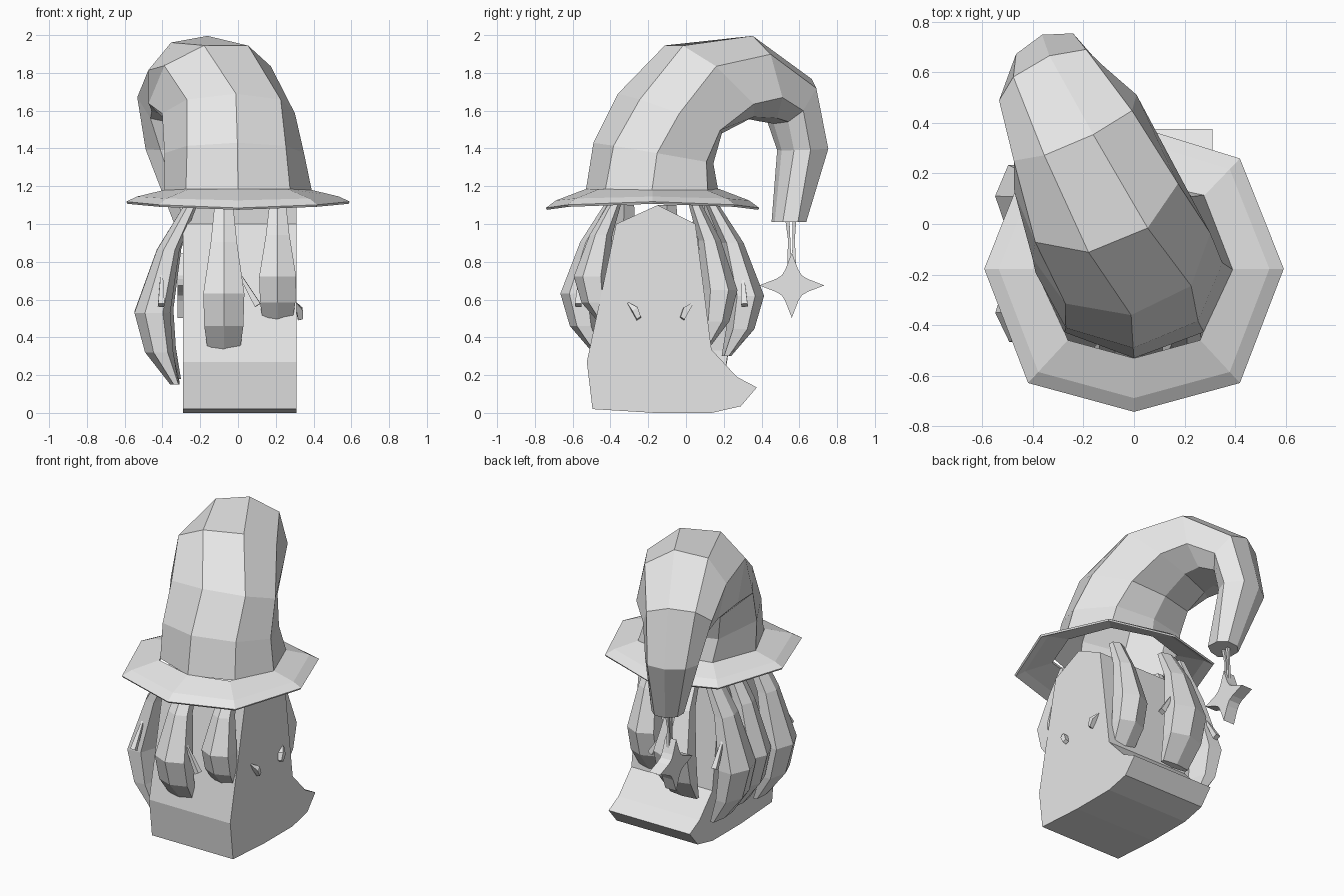
import bpy, bmesh, math
from mathutils import Vector, Matrix

cube = bpy.data.objects.get("Cube")
if cube:
    bpy.data.objects.remove(cube, do_unlink=True)

mat = bpy.data.materials.new("light_grey")
mat.use_nodes = True
mat.diffuse_color = (0.8, 0.8, 0.8, 1)
mat.node_tree.nodes["Principled BSDF"].inputs["Base Color"].default_value = (0.8, 0.8, 0.8, 1)


def loft(name, rings, caps=True, wrap=False):
    """Skin a list of closed rings that have equal point counts."""
    bm = bmesh.new()
    loops = [[bm.verts.new(p) for p in ring] for ring in rings]
    pairs = list(zip(loops, loops[1:]))
    if wrap:
        pairs.append((loops[-1], loops[0]))
    for a, b in pairs:
        n = len(a)
        for i in range(n):
            j = (i + 1) % n
            bm.faces.new((a[i], a[j], b[j], b[i]))
    if caps and not wrap:
        bm.faces.new(loops[0])
        bm.faces.new(loops[-1])
    bmesh.ops.recalc_face_normals(bm, faces=bm.faces)
    mesh = bpy.data.meshes.new(name)
    bm.to_mesh(mesh)
    bm.free()
    mesh.materials.append(mat)
    obj = bpy.data.objects.new(name, mesh)
    bpy.context.collection.objects.link(obj)
    return obj


def oval(center, u, v, sides, phase=0, front=1.0, back=1.0):
    """Ring with half axes u and v; front and back below 1 make that half boxier."""
    ring = []
    for i in range(sides):
        a = 2 * math.pi * i / sides + math.radians(phase)
        c = round(math.cos(a), 6)
        c = math.copysign(abs(c) ** (front if c > 0 else back), c)
        ring.append(Vector(center) + Vector(u) * c + Vector(v) * math.sin(a))
    return ring


def rod(name, points, radii, sides=4):
    """Tapered rod through points."""
    axis = (Vector(points[-1]) - Vector(points[0])).normalized()
    u = axis.orthogonal().normalized()
    v = axis.cross(u)
    return loft(name, [oval(p, u * r, v * r, sides) for p, r in zip(points, radii)])


# Head: a side profile pulled across x
profile = [(-0.495, 0.02), (-0.525, 0.27), (-0.37, 1.0), (-0.15, 1.1), (0.05, 1.0),
           (0.135, 0.335), (0.27, 0.19), (0.375, 0.135), (0.29, 0.035), (0.135, 0), (-0.165, 0)]
loft("head", [[(x, y, z) for y, z in profile] for x in (-0.29, 0.31)])

# Hat cone: outer y, z, inner y, z, centre x, half width, turn and twist in degrees
hat = [(-0.53, 1.18, 0.17, 1.18, 0, 0.39, 0, 0),
       (-0.49, 1.43, 0.145, 1.32, -0.02, 0.37, 3, 0),
       (-0.36, 1.69, 0.19, 1.48, -0.05, 0.355, 8, 0),
       (-0.08, 1.96, 0.32, 1.56, -0.14, 0.33, 22, -22),
       (0.33, 2.0, 0.42, 1.54, -0.23, 0.28, 25, -34),
       (0.65, 1.77, 0.48, 1.53, -0.33, 0.22, 25, -35),
       (0.74, 1.4, 0.515, 1.39, -0.33, 0.17, 25, -38),
       (0.63, 1.01, 0.47, 1.01, -0.25, 0.1, 25, -45)]
rings = []
for oy, oz, iy, iz, cx, half, turn, twist in hat:
    t = math.radians(turn)
    half_y = (oy - iy) / 2
    depth = (-half_y * math.tan(t), half_y, (oz - iz) / 2)
    side = (half * math.cos(t), half * math.sin(t), 0)
    center = (cx, (oy + iy) / 2, (oz + iz) / 2)
    rings.append(oval(center, depth, side, 8, twist, back=0.5))
hat_obj = loft("hat", rings, caps=False)
bm = bmesh.new()
bm.from_mesh(hat_obj.data)
tip = [v for v in bm.verts if v.co.z < 1.02]
bmesh.ops.contextual_create(bm, geom=tip)
bm.to_mesh(hat_obj.data)
bm.free()

# Brim: thin drooping octagon ring, arched up at the sides
brim = [(0.37, 1.185), (0.535, 1.125), (0.592, 1.085), (0.585, 1.075), (0.53, 1.113), (0.37, 1.17)]
rings = []
for r, z in brim:
    ring = oval((0, -0.177, z), (0, -r * 0.955, 0), (r, 0, 0), 8, front=0.65, back=0.75)
    for p in ring:
        p.z += 0.033 * max(0, r - 0.37) / 0.22 * (p.x / 0.59) ** 2
    rings.append(ring)
loft("hat_brim", rings, wrap=True)

# Cord and star hanging from the hat tip
for dy in (-0.012, 0.012):
    rod("star_cord", [(-0.26, 0.555 + dy * 1.5, 1.02), (-0.27, 0.558 + dy, 0.92),
                      (-0.27, 0.56 + dy, 0.76)], [0.015, 0.009, 0.016])
star = []
for i in range(16):
    a = math.pi * i / 8
    r = (0.172, 0.09, 0.075, 0.09)[i % 4]
    star.append((0.56 + r * math.cos(a), 0.675 + r * math.sin(a)))
loft("star", [[(x, y, z) for y, z in star] for x in (-0.32, -0.24)])

# Hair locks: out, fraction down, width, thickness
LOCK = [(0, 0, 0.1, 0.07), (0.1, 0.25, 0.14, 0.12), (0.17, 0.6, 0.22, 0.19),
        (0.14, 0.82, 0.21, 0.15), (0.07, 1, 0.17, 0.05)]


def lock(name, x, y, angle, length, bulge=1.0, broad=1.0, spur=0):
    out = Vector((math.cos(math.radians(angle)), math.sin(math.radians(angle)), 0))
    side = Vector((-out.y, out.x, 0))
    root = Vector((x, y, 1.1))
    turn = Matrix.Rotation(math.radians(30), 3, "Z")
    hexagon = [turn @ p for p in oval((0, 0, 0), (1, 0, 0), (0, 1, 0), 6)]
    sections = []
    for o, f, w, t in LOCK:
        center = root + out * o * bulge - Vector((0, 0, f * length))
        sections.append([center + side * p.x * w * broad * 0.57 + out * p.y * t * 0.5
                         for p in hexagon])
    loft(name, sections)
    # Small twig on the side of the lock
    if spur:
        start = root + out * 0.16 + side * spur * 0.08 - Vector((0, 0, 0.36))
        end = start + out * 0.01 + side * spur * 0.1 - Vector((0, 0, 0.17))
        rod(name + "_twig", [start, end], [0.008, 0.024])


lock("front_lock", -0.075, -0.4, -90, 0.78, spur=1)
lock("front_left_lock", 0.21, -0.38, -90, 0.63, 0.7, 0.9)
lock("side_lock_front", -0.25, -0.33, 184, 0.95, 1.2, 1.1, spur=1)
lock("side_lock_middle", -0.25, -0.1, 180, 0.92, 1.1)
lock("side_lock_back", -0.25, 0.1, 178, 0.94, 1.2, 1.15, spur=-1)
lock("back_lock", -0.14, 0.14, 90, 0.8, 1.05, 1.15, spur=-1)
lock("back_left_lock", 0.18, 0.05, 90, 0.75, 0.75, 0.9)

# Two small curved horns on the plain side of the head
for s in (-1, 1):
    rod("cheek_horn", [(0.305, -0.135 + s * 0.175, 0.585), (0.325, -0.135 + s * 0.135, 0.545),
                       (0.33, -0.135 + s * 0.115, 0.5)], [0.004, 0.024, 0.018])
